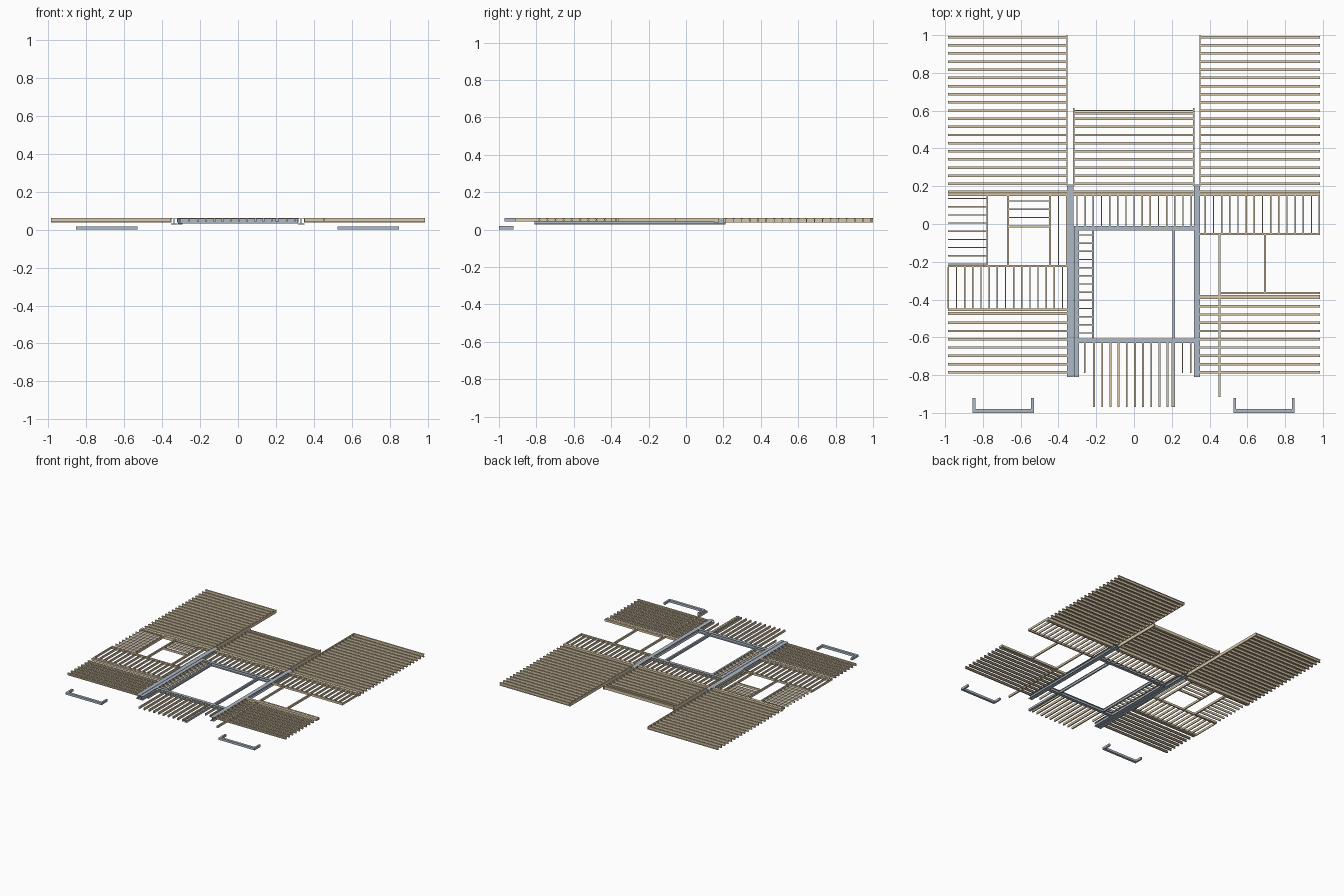
import bpy, bmesh
from mathutils import Vector

if "Cube" in bpy.data.objects:
    bpy.data.objects.remove(bpy.data.objects["Cube"])


def material(name, rgb):
    m = bpy.data.materials.new(name)
    m.diffuse_color = (*rgb, 1)
    m.use_nodes = True
    m.node_tree.nodes["Principled BSDF"].inputs["Base Color"].default_value = m.diffuse_color
    return m


WOOD = material("timber", (0.70, 0.58, 0.40))
STEEL = material("steel", (0.42, 0.49, 0.57))
TOP = 0.061
DEEP, SHALLOW = 0.037, 0.044      # undersides of rear and front joists


def box(bm, x0, x1, y0, y1, z0, z1):
    r = bmesh.ops.create_cube(bm, size=1)
    for v in r["verts"]:
        v.co = Vector(((x0 + x1) / 2 + v.co.x * (x1 - x0),
                       (y0 + y1) / 2 + v.co.y * (y1 - y0),
                       (z0 + z1) / 2 + v.co.z * (z1 - z0)))


def extrude_profile(bm, pts, axis, a0, a1, c):
    """Extrude a (side, z) profile along x or y."""
    def place(p, a):
        return (a, c + p[0], p[1]) if axis == "x" else (c + p[0], a, p[1])
    ends = [[bm.verts.new(place(p, a)) for p in pts] for a in (a0, a1)]
    n = len(pts)
    faces = [bm.faces.new(e) for e in ends]
    for i in range(n):
        j = (i + 1) % n
        faces.append(bm.faces.new((ends[0][i], ends[0][j], ends[1][j], ends[1][i])))
    bmesh.ops.recalc_face_normals(bm, faces=faces)


def i_profile(w, z0, z1, flange, web):
    h, t = w / 2, web / 2
    right = [(h, z0), (h, z0 + flange), (t, z0 + flange),
             (t, z1 - flange), (h, z1 - flange), (h, z1)]
    return right + [(-x, z) for x, z in reversed(right)]


def members(name, axis, a0, a1, centres, w, z0=SHALLOW, z1=TOP, mat=WOOD, i_sec=None):
    """One object holding parallel bars; i_sec = (flange, web) makes I sections."""
    bm = bmesh.new()
    h = w / 2
    pts = i_profile(w, z0, z1, *i_sec) if i_sec else [(-h, z0), (h, z0), (h, z1), (-h, z1)]
    for c in centres:
        extrude_profile(bm, pts, axis, a0, a1, c)
    return finish(name, bm, mat)


def finish(name, bm, mat):
    me = bpy.data.meshes.new(name)
    bm.to_mesh(me)
    bm.free()
    me.materials.append(mat)
    ob = bpy.data.objects.new(name, me)
    bpy.context.collection.objects.link(ob)
    return ob


def run(start, n, step=0.0432):
    return [start + i * step for i in range(n)]


IJ = (0.005, 0.004)               # timber I-joist flange and web
IB = (0.004, 0.005)               # steel beam flange and web

# Rear wings: I-joists, rim boards and doubled header
for side, (x0, x1) in {"left": (-0.985, -0.356), "right": (0.35, 0.985)}.items():
    members(side + "_rear_joists", "x", x0, x1, run(0.212, 19), 0.013, DEEP, i_sec=IJ)
    members(side + "_rear_header", "x", x0, x1, [0.156, 0.170], 0.013, DEEP)
members("rear_wing_rims", "y", 0.2, 1.0, [-0.354, 0.350], 0.006, DEEP)

# Rear centre bay
members("centre_rear_joists", "x", -0.315, 0.315, run(0.212, 9) + [0.587], 0.013, DEEP, i_sec=IJ)
members("centre_rear_end_rim", "x", -0.315, 0.315, [0.602], 0.005, DEEP)
members("centre_rear_side_rims", "y", 0.2, 0.615, [-0.319, 0.316], 0.008, DEEP)
members("centre_rear_header", "x", -0.32, 0.315, [0.156, 0.170], 0.013, DEEP)
members("centre_hall_joists", "y", -0.015, 0.15, run(-0.302, 15), 0.007)

# Steel frame round the central opening
ZS = 0.028
members("main_steel_beam_left", "y", -0.81, 0.21, [-0.338], 0.033, ZS, 0.06, STEEL, IB)
members("main_steel_beam_right", "y", -0.81, 0.21, [0.333], 0.033, ZS, 0.06, STEEL, IB)
members("second_steel_beam", "y", -0.81, -0.03, [-0.305], 0.026, ZS, 0.06, STEEL, IB)
members("steel_cross_beams", "x", -0.317, 0.317, [-0.022, -0.619], 0.024, 0.032, 0.06, STEEL, IB)
members("steel_trimmers", "y", -0.609, -0.033, [-0.217, 0.210], 0.013, 0.036, 0.06, STEEL, IB)
members("opening_side_joists", "x", -0.293, -0.222, run(-0.577, 13), 0.007)

# Front centre cantilever joists
members("front_cantilever_joists", "y", -0.97, -0.63, run(-0.211, 10) + [0.203], 0.010)
members("front_cantilever_end_joist", "y", -0.97, -0.63, [0.213], 0.008, mat=STEEL)
members("front_short_joists", "y", -0.79, -0.63, [-0.26, 0.257, 0.300], 0.007)

# Left wing: stair opening and short bays
members("left_outer_joists", "x", -0.985, -0.78, run(-0.211, 9), 0.006)
members("left_opening_trimmers", "y", -0.217, 0.15, [-0.777, -0.667, -0.445], 0.010)
members("left_opening_joists", "x", -0.662, -0.45, run(0.035, 3), 0.006)
members("left_opening_header", "x", -0.662, -0.45, [-0.014], 0.011)
members("left_inner_joists", "y", -0.217, 0.15, [-0.400, -0.358], 0.006)
members("left_middle_header", "x", -0.985, -0.355, [-0.222], 0.010)
members("left_middle_joists", "y", -0.448, -0.227, run(-0.983, 15), 0.007)
members("left_front_header", "x", -0.985, -0.355, [-0.454, -0.473], 0.015)
members("left_front_joists", "x", -0.985, -0.355, run(-0.785, 7, 0.0437), 0.013, i_sec=IJ)

# Right wing
members("right_middle_joists", "y", -0.05, 0.15, run(0.378, 14) + [0.981], 0.007)
members("right_middle_header", "x", 0.35, 0.985, [-0.053], 0.012)
members("right_long_beam", "y", -0.915, -0.058, [0.453], 0.011)
members("right_trimmer", "y", -0.36, -0.058, [0.693], 0.011)
members("right_front_ledger", "x", 0.455, 0.985, [-0.365], 0.012)
members("right_front_header", "x", 0.35, 0.985, [-0.386], 0.022)
members("right_front_joists", "x", 0.35, 0.985, run(-0.785, 9, 0.0437), 0.013, i_sec=IJ)

# Low U-shaped steel brackets at the front
for side, c in (("left", -0.692), ("right", 0.688)):
    bm = bmesh.new()
    box(bm, c - 0.162, c + 0.162, -1.0, -0.980, 0, 0.018)
    for s in (-1, 1):
        e = c + s * 0.155
        box(bm, e - 0.007, e + 0.007, -0.980, -0.922, 0, 0.018)
    finish(side + "_front_bracket", bm, STEEL)
